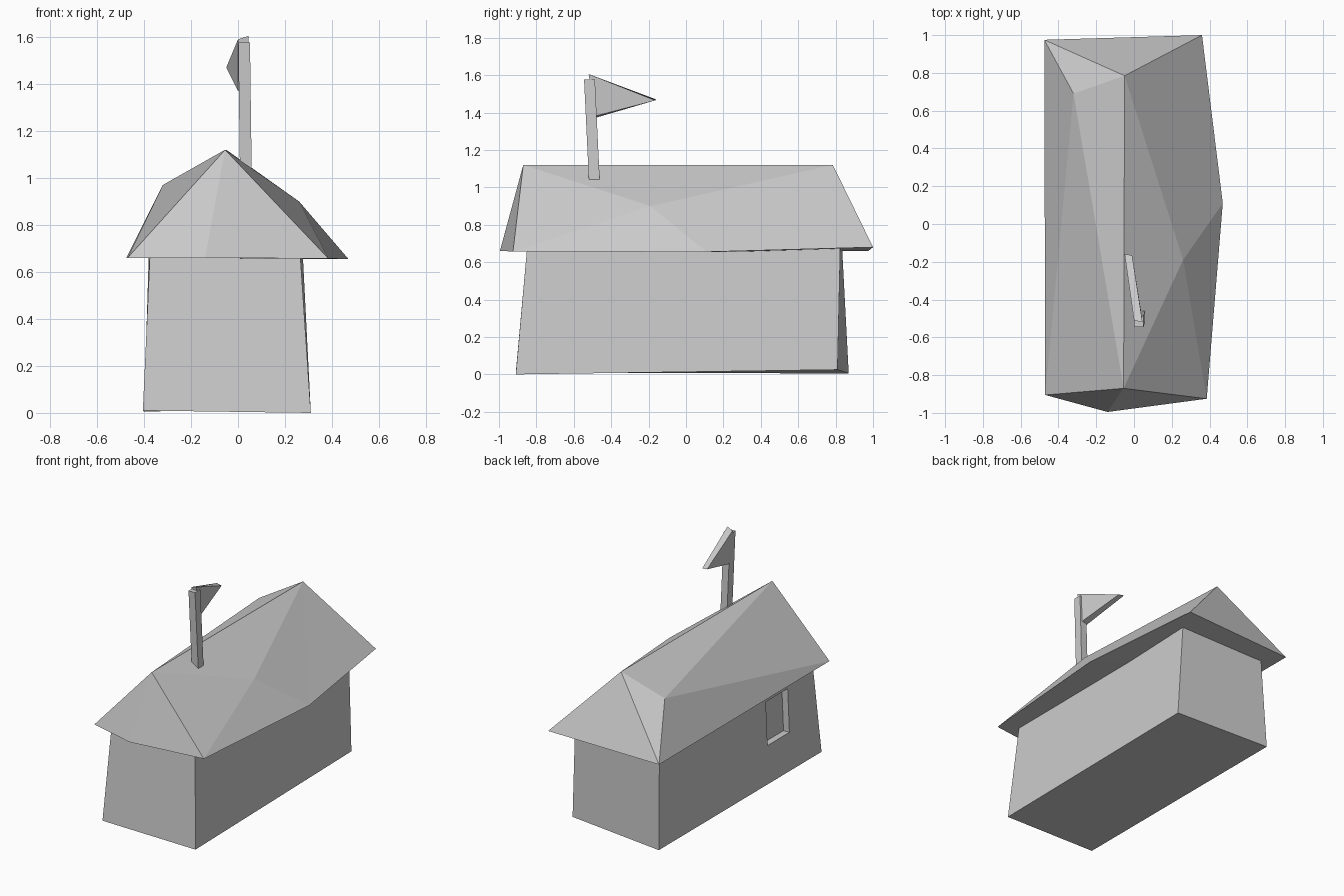
import bpy, bmesh

cube = bpy.data.objects.get("Cube")
if cube:
    bpy.data.objects.remove(cube, do_unlink=True)

GREY = (0.6, 0.6, 0.6, 1)
mat = bpy.data.materials.new("plain grey")
mat.use_nodes = True
mat.diffuse_color = GREY
mat.node_tree.nodes["Principled BSDF"].inputs["Base Color"].default_value = GREY


def build(name, points, faces):
    """Flat-shaded part from named corners and faces spelled with those names."""
    bm = bmesh.new()
    v = {key: bm.verts.new(co) for key, co in points.items()}
    for face in faces.split():
        bm.faces.new([v[key] for key in face])
    bmesh.ops.recalc_face_normals(bm, faces=bm.faces)
    me = bpy.data.meshes.new(name)
    bm.to_mesh(me)
    bm.free()
    me.materials.append(mat)
    ob = bpy.data.objects.new(name, me)
    bpy.context.collection.objects.link(ob)
    return ob


# Walls: tapered box, a-d around the bottom, e-h around the top
walls = {
    "a": (-0.405, -0.91, 0.01), "b": (0.31, -0.91, 0.0),
    "c": (0.305, 0.81, 0.025), "d": (-0.40, 0.87, 0.005),
    "e": (-0.375, -0.85, 0.67), "f": (0.265, -0.85, 0.67),
    "g": (0.275, 0.825, 0.69), "h": (-0.38, 0.835, 0.67),
}
# Recessed window in the side wall: i-l on the surface, m-p at the back of the recess
corners = [(-0.575, 0.27), (-0.335, 0.27), (-0.335, 0.57), (-0.575, 0.57)]
for outer, inner, (y, z) in zip("ijkl", "mnop", corners):
    x = -0.404 + 0.043 * z
    walls[outer] = (x, y, z)
    walls[inner] = (x + 0.045, y, z)
build("walls", walls,
      "abcd efgh abfe bcgf cdhg "      # floor, ceiling, three plain walls
      "adji djkh hkle elia "           # wall around the window
      "ijnm jkon klpo limp mnop")      # recess

# Roof: crooked hipped shape with kinked slopes
roof = {
    "A": (-0.475, 0.975, 0.66), "B": (0.36, 1.0, 0.68),
    "C": (-0.47, -0.905, 0.66), "D": (-0.14, -0.995, 0.66),
    "E": (0.385, -0.925, 0.657), "F": (0.47, 0.11, 0.655),
    "G": (0.26, -0.19, 0.90), "H": (-0.32, 0.69, 0.97),
    "R": (-0.055, -0.87, 1.12), "S": (-0.05, 0.785, 1.12),
}
build("roof", roof,
      "CDR DER REG EFG RGS GFS FBS "   # front hip and one slope
      "BAS AHS HRS HCR ACH "           # back hip and other slope
      "ABF ACF CFE CED")               # underside

# Flagpole: leaning square post
pole = {}
for keys, cx, cy, z in (("abcd", 0.034, -0.487, 0.97), ("efgh", 0.026, -0.516, 1.577)):
    for k, (sx, sy) in zip(keys, ((-1, -1), (1, -1), (1, 1), (-1, 1))):
        pole[k] = (cx + sx * 0.025, cy + sy * 0.029, z)
build("flagpole", pole, "abcd efgh abfe bcgf cdhg daeh")

# Pennant: thick triangle
flag = {
    "a": (0.0, -0.51, 1.59), "b": (0.0, -0.49, 1.37), "c": (-0.05, -0.16, 1.47),
    "d": (0.045, -0.52, 1.605), "e": (0.042, -0.49, 1.38), "f": (-0.01, -0.165, 1.465),
}
build("pennant", flag, "abc def abed bcfe cadf")
